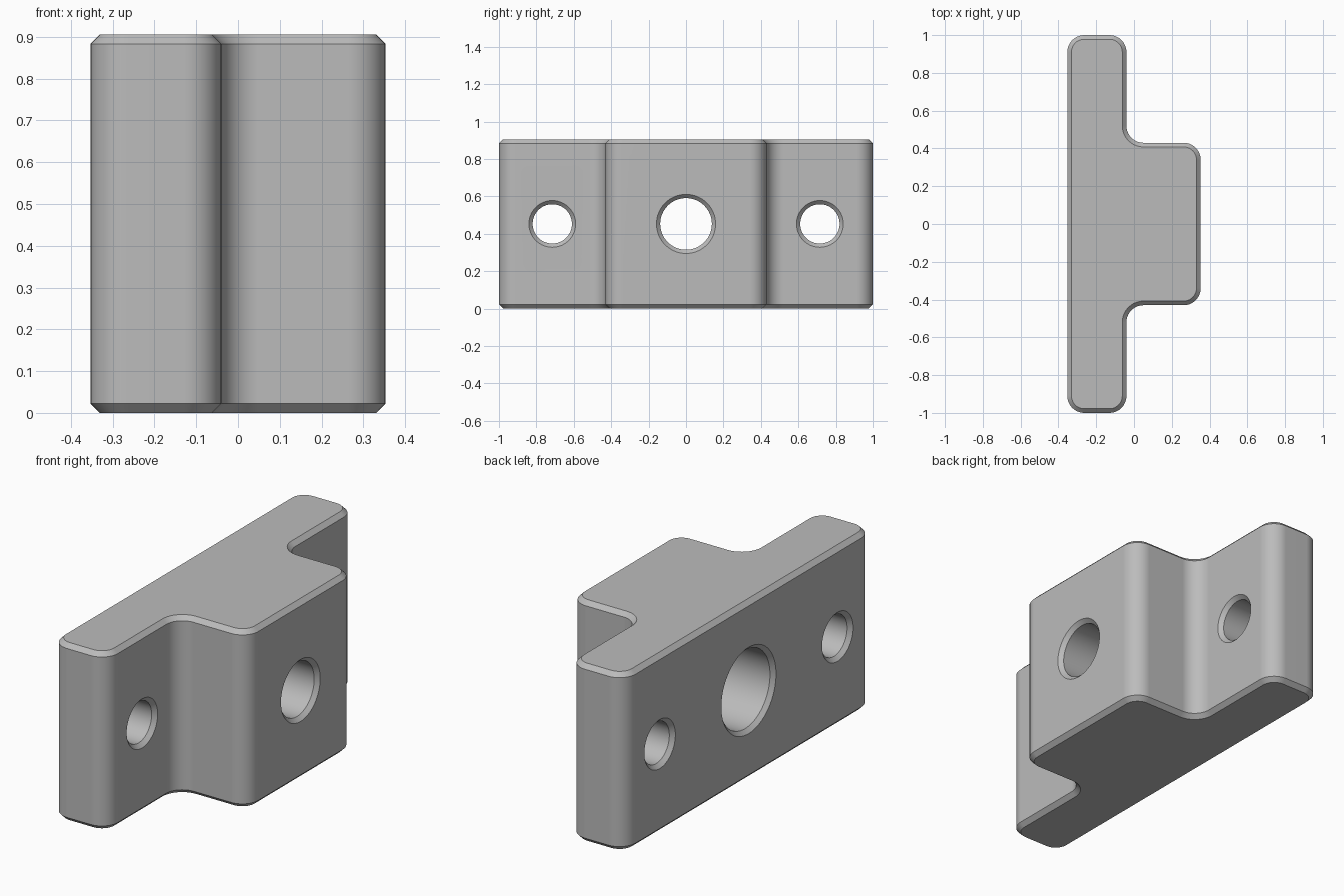
import bpy
import bmesh
from math import sin, cos, pi, radians

old = bpy.data.objects.get("Cube")
if old:
    bpy.data.objects.remove(old)

HALF_X, HEIGHT, BEVEL = 0.353, 0.905, 0.022
FLANGE_X, BOSS_Y, FILLET = -0.04, 0.43, 0.09
ARC_STEPS = 10

grey = bpy.data.materials.new("satin grey")
grey.use_nodes = True
grey.diffuse_color = (0.5, 0.5, 0.5, 1)
grey.node_tree.nodes["Principled BSDF"].inputs["Base Color"].default_value = (0.5, 0.5, 0.5, 1)


def make_object(name, bm):
    bmesh.ops.recalc_face_normals(bm, faces=bm.faces)
    mesh = bpy.data.meshes.new(name)
    bm.to_mesh(mesh)
    bm.free()
    mesh.materials.append(grey)
    obj = bpy.data.objects.new(name, mesh)
    bpy.context.collection.objects.link(obj)
    return obj


def loft(name, rings):
    """Join rings of points into a closed solid."""
    bm = bmesh.new()
    loops = [[bm.verts.new(p) for p in ring] for ring in rings]
    for a, b in zip(loops, loops[1:]):
        for i in range(len(a)):
            j = (i + 1) % len(a)
            bm.faces.new((a[i], a[j], b[j], b[i]))
    bm.faces.new(loops[0])
    bm.faces.new(loops[-1])
    return make_object(name, bm)


def outline(inset, z):
    """Rounded T-shaped outline; corners are x, y, start angle, turn direction."""
    corners = [
        (-HALF_X, -1, 180, 1), (FLANGE_X, -1, 270, 1),
        (FLANGE_X, -BOSS_Y, 180, -1), (HALF_X, -BOSS_Y, 270, 1),
        (HALF_X, BOSS_Y, 0, 1), (FLANGE_X, BOSS_Y, 270, -1),
        (FLANGE_X, 1, 0, 1), (-HALF_X, 1, 90, 1),
    ]
    points = []
    for x, y, start, turn in corners:
        middle = radians(start + 45 * turn)
        cx = x - FILLET * (1 if cos(middle) > 0 else -1)
        cy = y - FILLET * (1 if sin(middle) > 0 else -1)
        radius = FILLET - inset * turn
        for k in range(ARC_STEPS + 1):
            a = radians(start + turn * 90 * k / ARC_STEPS)
            points.append((cx + radius * cos(a), cy + radius * sin(a), z))
    return points


def bore(name, y, stations, sides=64):
    """Turned cutter along x from (x, radius) stations."""
    rings = [[(x, y + r * cos(2 * pi * k / sides), HEIGHT / 2 + r * sin(2 * pi * k / sides))
              for k in range(sides)] for x, r in stations]
    cutter = loft(name, rings)
    cutter.hide_render = True
    return cutter


def through_stations(back, back_r, front, front_r, step=None):
    """Bore with a chamfered mouth at each end and an optional inner step."""
    c = 0.02
    middle = [(step, back_r), (step, front_r)] if step is not None else []
    return ([(back - c, back_r + 2 * c), (back + c, back_r)] + middle
            + [(front - c, front_r), (front + c, front_r + 2 * c)])


# Body with chamfered top and bottom rims
body = loft("mounting_block", [
    outline(BEVEL, 0), outline(0, BEVEL),
    outline(0, HEIGHT - BEVEL), outline(BEVEL, HEIGHT)])

# Counterbored centre hole and two flange holes
cutters = [bore("centre_bore", 0, through_stations(-HALF_X, 0.2, HALF_X, 0.138, -0.06))]
for side, y in (("front", -0.715), ("back", 0.715)):
    cutters.append(bore(side + "_bore", y, through_stations(-HALF_X, 0.105, FLANGE_X, 0.105)))

bpy.ops.object.select_all(action="DESELECT")
bpy.context.view_layer.objects.active = body
body.select_set(True)
for cutter in cutters:
    mod = body.modifiers.new("hole", "BOOLEAN")
    mod.operation = "DIFFERENCE"
    mod.solver = "EXACT"
    mod.object = cutter
    bpy.ops.object.modifier_apply(modifier=mod.name)
    bpy.data.objects.remove(cutter)

# Smooth rounded walls, crisp chamfers
bpy.ops.object.shade_smooth_by_angle(angle=radians(30))
weighted = body.modifiers.new("even shading", "WEIGHTED_NORMAL")
weighted.keep_sharp = True
